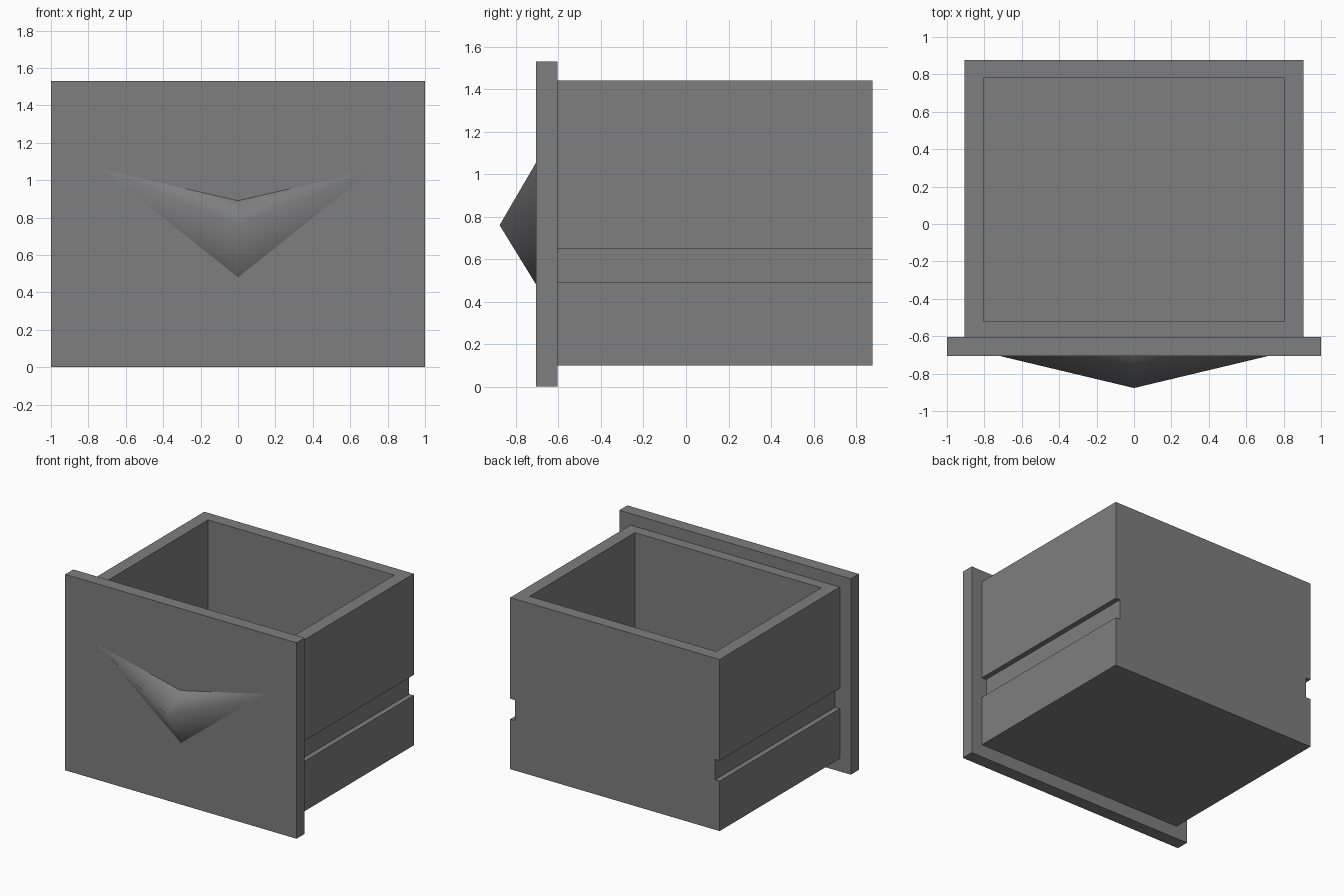
import bpy
import bmesh

default_cube = bpy.data.objects.get("Cube")
if default_cube:
    bpy.data.objects.remove(default_cube, do_unlink=True)

# Single grey finish
grey = bpy.data.materials.new("mid_grey")
grey.use_nodes = True
colour = (0.21, 0.21, 0.21, 1)
grey.diffuse_color = colour
grey.node_tree.nodes["Principled BSDF"].inputs["Base Color"].default_value = colour


def add_object(name, bm):
    mesh = bpy.data.meshes.new(name)
    bm.to_mesh(mesh)
    bm.free()
    mesh.materials.append(grey)
    obj = bpy.data.objects.new(name, mesh)
    bpy.context.collection.objects.link(obj)
    return obj


def extrude_profile(name, profile, y0, y1):
    """Extrude an x-z outline along y."""
    bm = bmesh.new()
    face = bm.faces.new([bm.verts.new((x, y0, z)) for x, z in profile])
    result = bmesh.ops.extrude_face_region(bm, geom=[face])
    moved = [v for v in result["geom"] if isinstance(v, bmesh.types.BMVert)]
    bmesh.ops.translate(bm, verts=moved, vec=(0, y1 - y0, 0))
    bmesh.ops.recalc_face_normals(bm, faces=bm.faces)
    return add_object(name, bm)


def mirrored(right_side):
    return right_side + [(-x, z) for x, z in reversed(right_side)]


PANEL_FRONT, PANEL_BACK, BACK = -0.705, -0.605, 0.877
HALF, GROOVE = 0.905, 0.865

# Front panel
extrude_profile("front_panel", mirrored([(1, 0), (1, 1.53)]), PANEL_FRONT, PANEL_BACK)

# Drawer box with a runner groove along each side
side = [(HALF, 0.10), (HALF, 0.49), (GROOVE, 0.49),
        (GROOVE, 0.65), (HALF, 0.65), (HALF, 1.44)]
box = extrude_profile("drawer_box", mirrored(side), PANEL_BACK, BACK)

# Hollow interior
cavity = extrude_profile("cavity_cutter", mirrored([(0.805, 0.20), (0.805, 1.60)]),
                         -0.52, 0.78)
cavity.hide_render = True
cut = box.modifiers.new("hollow", "BOOLEAN")
cut.operation = "DIFFERENCE"
cut.solver = "EXACT"
cut.object = cavity
bpy.context.view_layer.objects.active = box
box.select_set(True)
bpy.ops.object.modifier_apply(modifier=cut.name)
bpy.data.objects.remove(cavity, do_unlink=True)

# Softly shaded winged handle, open where it meets the panel
bm = bmesh.new()
peak = bm.verts.new((0, -0.877, 0.76))
rim = [bm.verts.new((x, PANEL_FRONT, z))
       for x, z in [(0, 0.48), (0.72, 1.055), (0, 0.89), (-0.72, 1.055)]]
for i, corner in enumerate(rim):
    face = bm.faces.new((corner, rim[(i + 1) % len(rim)], peak))
    face.smooth = True
add_object("handle", bm)
